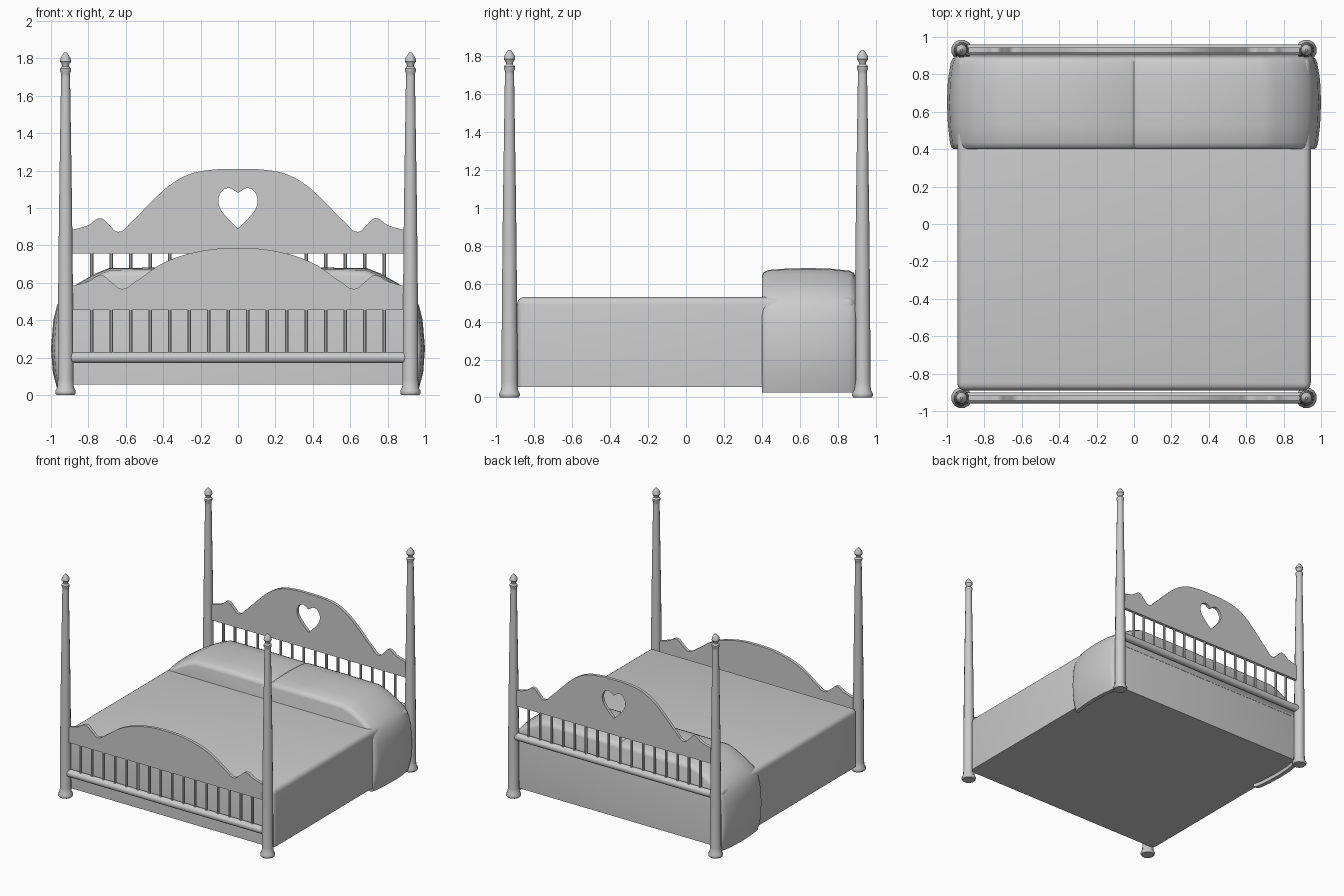
import bpy, bmesh, math
from mathutils import Matrix, Vector

cube = bpy.data.objects.get("Cube")
if cube:
    bpy.data.objects.remove(cube, do_unlink=True)

grey = bpy.data.materials.new("plain grey")
grey.use_nodes = True
GREY = (0.6, 0.6, 0.6, 1)
grey.diffuse_color = GREY
grey.node_tree.nodes["Principled BSDF"].inputs["Base Color"].default_value = GREY

POST_X, POST_Y = 0.922, 0.93


def add_mesh(name, mesh, angle=40):
    mesh.materials.clear()
    mesh.materials.append(grey)
    mesh.shade_smooth()
    mesh.set_sharp_from_angle(angle=math.radians(angle))
    obj = bpy.data.objects.new(name, mesh)
    bpy.context.collection.objects.link(obj)
    return obj


def from_bmesh(name, bm, angle=40):
    bmesh.ops.recalc_face_normals(bm, faces=bm.faces[:])
    mesh = bpy.data.meshes.new(name)
    bm.to_mesh(mesh)
    bm.free()
    return add_mesh(name, mesh, angle)


def loft(bm, rings):
    """Join equal closed rings of points and cap both ends."""
    loops = [[bm.verts.new(p) for p in ring] for ring in rings]
    for a, b in zip(loops, loops[1:]):
        for i in range(len(a)):
            j = (i + 1) % len(a)
            bm.faces.new((a[i], a[j], b[j], b[i]))
    bm.faces.new(loops[0])
    bm.faces.new(loops[-1])


def turned(name, profile, x, y, sides=12):
    bm = bmesh.new()
    turns = [math.tau * (i + 0.5) / sides for i in range(sides)]
    loft(bm, [[(x + r * math.cos(t), y + r * math.sin(t), z) for t in turns]
              for r, z in profile])
    return from_bmesh(name, bm)


def rail(name, y, z, radius):
    bm = bmesh.new()
    bmesh.ops.create_cone(bm, cap_ends=True, segments=16, radius1=radius, radius2=radius,
                          depth=2 * POST_X,
                          matrix=Matrix.Translation((0, y, z)) @ Matrix.Rotation(math.pi / 2, 4, 'Y'))
    return from_bmesh(name, bm)


def closed_spline(curve, points, corners):
    spline = curve.splines.new('BEZIER')
    spline.bezier_points.add(len(points) - 1)
    spline.use_cyclic_u = True
    for bp, (x, z) in zip(spline.bezier_points, points):
        bp.co = (x, z, 0)
        kind = 'VECTOR' if (abs(x), z) in corners else 'AUTO'
        bp.handle_left_type = bp.handle_right_type = kind


def mirrored(half):
    """Half outline from outside to centre, completed on the other side."""
    return half + [(-x, z) for x, z in reversed(half) if x > 0]


def board(name, half, y, hole=None):
    curve = bpy.data.curves.new(name + "_outline", 'CURVE')
    curve.dimensions = '2D'
    curve.fill_mode = 'BOTH'
    curve.extrude = 0.0125
    curve.resolution_u = 6
    closed_spline(curve, mirrored(half), half[:2])
    if hole:
        # first and last points are the tip and the notch
        outline = hole + [(-x, z) for x, z in reversed(hole) if x > 0]
        closed_spline(curve, outline, [hole[0], hole[-1]])
    temp = bpy.data.objects.new(name + "_temp", curve)
    bpy.context.collection.objects.link(temp)
    bpy.context.view_layer.update()
    mesh = bpy.data.meshes.new_from_object(temp.evaluated_get(bpy.context.evaluated_depsgraph_get()))
    bpy.data.objects.remove(temp, do_unlink=True)
    mesh.transform(Matrix.Translation((0, y, 0)) @ Matrix.Rotation(math.pi / 2, 4, 'X'))
    mesh.name = name
    return add_mesh(name, mesh)


# Four turned posts with flared feet and pointed finials
post = [(0.05, 0), (0.056, 0.008), (0.056, 0.022), (0.046, 0.04), (0.043, 0.08),
        (0.042, 0.45), (0.036, 1.0), (0.025, 1.7), (0.024, 1.72), (0.03, 1.73),
        (0.03, 1.745), (0.019, 1.757), (0.019, 1.765), (0.031, 1.783), (0.029, 1.798),
        (0.016, 1.82), (0.006, 1.832)]
for end, sy in (("front", -1), ("back", 1)):
    for side, sx in (("left", 1), ("right", -1)):
        turned(f"{end}_{side}_post", post, sx * POST_X, sy * POST_Y)

# Headboard with heart cutout, and lower footboard
head = [(0.885, 0.755), (0.885, 0.883), (0.8, 0.908), (0.735, 0.945), (0.69, 0.91),
        (0.64, 0.872), (0.57, 0.925), (0.46, 1.035), (0.36, 1.125), (0.26, 1.18),
        (0.13, 1.205), (0, 1.208)]
heart = [(0, 0.89), (0.06, 0.95), (0.1, 1.01), (0.098, 1.07), (0.055, 1.106), (0, 1.08)]
foot = [(0.885, 0.455), (0.885, 0.583), (0.8, 0.608), (0.73, 0.64), (0.68, 0.605),
        (0.62, 0.567), (0.55, 0.605), (0.4, 0.705), (0.2, 0.769), (0, 0.785)]
board("headboard", head, POST_Y, heart)
board("footboard", foot, -POST_Y)

# Rails and rows of spindles below each board
COUNT = 16
for end, y, z in (("foot", -POST_Y, 0.2), ("head", POST_Y, 0.5)):
    rail(end + "_rail", y, z, 0.03)
    for i in range(COUNT):
        x = -0.783 + 1.566 * i / (COUNT - 1)
        turned(f"{end}_spindle_{i + 1}", [(0.01, z), (0.01, z + 0.27)], x, y, 8)

# Mattress with rounded sides and top
bm = bmesh.new()
bmesh.ops.create_cube(bm, size=1, matrix=Matrix.Translation((0, 0, 0.2925))
                      @ Matrix.Diagonal((1.89, 1.78, 0.475, 1)))
edges = [e for e in bm.edges if max(v.co.z for v in e.verts) > 0.3]
bmesh.ops.bevel(bm, geom=edges, offset=0.04, segments=4, profile=0.5, affect='EDGES')
from_bmesh("mattress", bm)

# Pillow cover draped over the head end, with a centre seam
drape = [(0.93, 0.45), (0.93, 0.025), (0.965, 0.025), (0.99, 0.12), (1.0, 0.25),
         (0.987, 0.4), (0.967, 0.48), (0.93, 0.545), (0.85, 0.6), (0.76, 0.65),
         (0.69, 0.678), (0.35, 0.682), (0.02, 0.68), (0, 0.668)]
stations = [(0.4, 0.965, 0.045), (0.408, 0.975, 0.022), (0.435, 0.984, 0.01),
            (0.53, 0.995, 0.003), (0.65, 1, 0), (0.77, 0.995, 0.004),
            (0.86, 0.98, 0.014), (0.885, 0.97, 0.025), (0.895, 0.96, 0.05)]
bm = bmesh.new()
loft(bm, [[(x * s, y, z - drop * max(0, z - 0.4) / 0.28) for x, z in mirrored(drape)]
          for y, s, drop in stations])
from_bmesh("pillow_cover", bm, 50)
